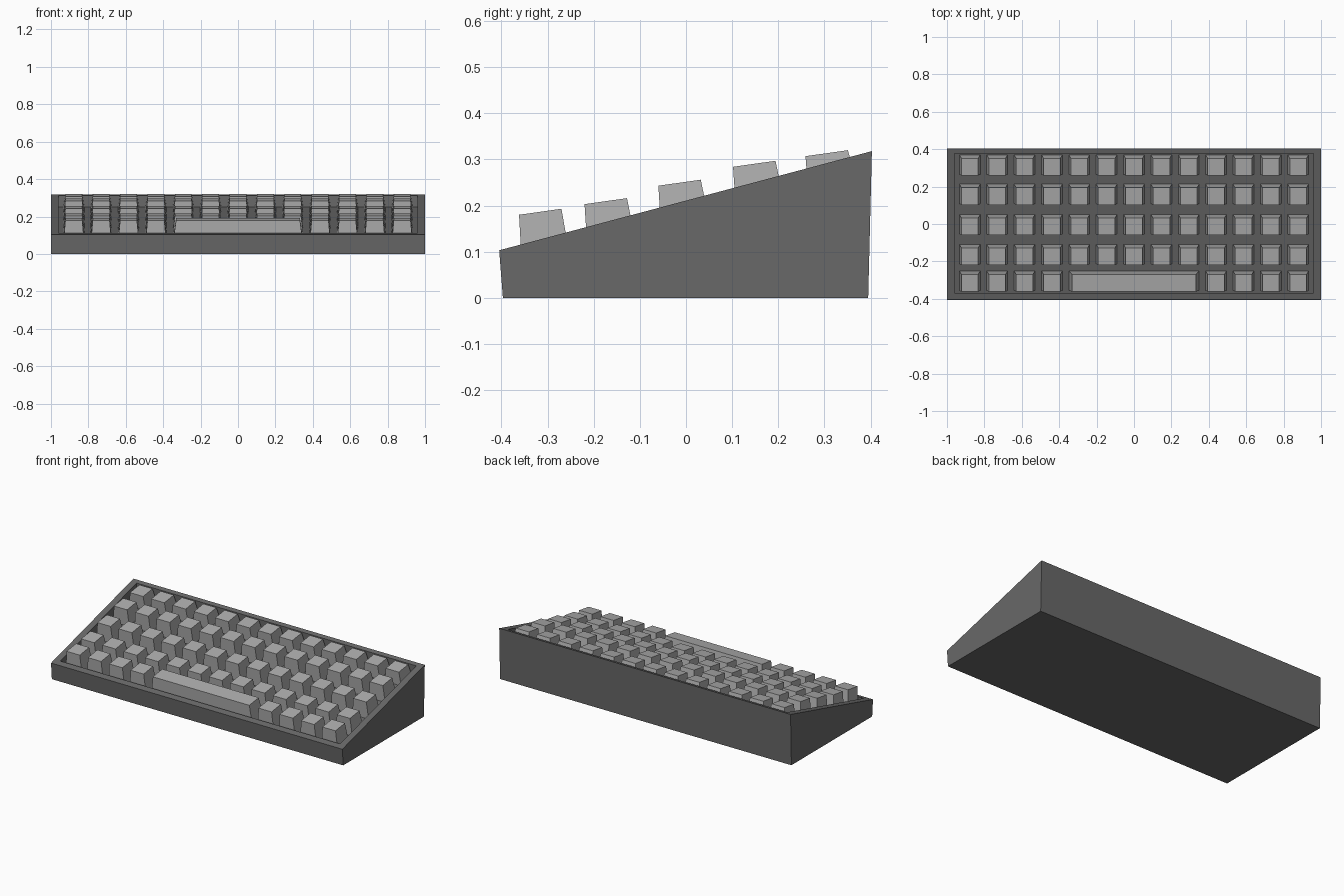
import bpy, bmesh

if "Cube" in bpy.data.objects:
    bpy.data.objects.remove(bpy.data.objects["Cube"])


def material(name, value):
    m = bpy.data.materials.new(name)
    m.diffuse_color = (value, value, value, 1)
    m.use_nodes = True
    m.node_tree.nodes["Principled BSDF"].inputs["Base Color"].default_value = m.diffuse_color
    return m


def finish(name, bm, mat):
    bmesh.ops.recalc_face_normals(bm, faces=bm.faces)
    me = bpy.data.meshes.new(name)
    bm.to_mesh(me)
    bm.free()
    me.materials.append(mat)
    ob = bpy.data.objects.new(name, me)
    bpy.context.collection.objects.link(ob)
    return ob


def slope(y):
    # height of the sloping case top at depth y
    return 0.103 + (y + 0.405) * 0.215 / 0.808


case_mat = material("case_grey", 0.14)
key_mat = material("key_grey", 0.42)
RECESS = 0.06

# Wedge case: side profile extruded across the width, then a sunken key well
bm = bmesh.new()
profile = [(-0.405, 0.103), (-0.397, 0), (0.395, 0), (0.403, 0.318)]
side = bm.faces.new([bm.verts.new((-1, y, z)) for y, z in profile])
ext = bmesh.ops.extrude_face_region(bm, geom=[side], use_keep_orig=True)
new_verts = [g for g in ext["geom"] if isinstance(g, bmesh.types.BMVert)]
bmesh.ops.translate(bm, verts=new_verts, vec=(2, 0, 0))
bmesh.ops.recalc_face_normals(bm, faces=bm.faces)
top = max(bm.faces, key=lambda f: f.calc_center_median().z)
bmesh.ops.inset_region(bm, faces=[top], thickness=0.035)
for v in top.verts:
    y = 0.377 if v.co.y > 0 else -0.37
    v.co = (0.96 if v.co.x > 0 else -0.96, y, slope(y))
well = bmesh.ops.extrude_discrete_faces(bm, faces=[top])["faces"][0]
bmesh.ops.translate(bm, verts=well.verts, vec=(0, 0, -RECESS))
finish("case", bm, case_mat)


def keycap(name, x, front, front_z, top_half, base_half):
    # tapered cap, leaning to suit the tilted case, standing on the well floor
    back = front + 0.092
    y0, y1 = front + 0.007, back + 0.019
    rings = [
        [(-base_half, y0, slope(y0) - RECESS), (base_half, y0, slope(y0) - RECESS),
         (base_half, y1, slope(y1) - RECESS), (-base_half, y1, slope(y1) - RECESS)],
        [(-top_half, front, front_z), (top_half, front, front_z),
         (top_half, back, front_z + 0.013), (-top_half, back, front_z + 0.013)],
    ]
    bm = bmesh.new()
    lo, hi = [[bm.verts.new((x + a, b, c)) for a, b, c in r] for r in rings]
    bm.faces.new(lo[::-1])
    bm.faces.new(hi)
    for i in range(4):
        j = (i + 1) % 4
        bm.faces.new((lo[i], lo[j], hi[j], hi[i]))
    finish(name, bm, key_mat)


# Key rows: front edge and height of each row's top face
rows = [(-0.362, 0.180), (-0.220, 0.203), (-0.060, 0.243), (0.102, 0.284), (0.259, 0.307)]
for r, (front, z) in enumerate(rows):
    for c in range(13):
        if r == 0 and 4 <= c <= 8:
            continue  # space bar goes here
        keycap(f"key_row{r + 1}_{c + 1}", (c - 6) * 0.1463, front, z, 0.045, 0.056)
keycap("space_bar", 0, *rows[0], 0.331, 0.348)
